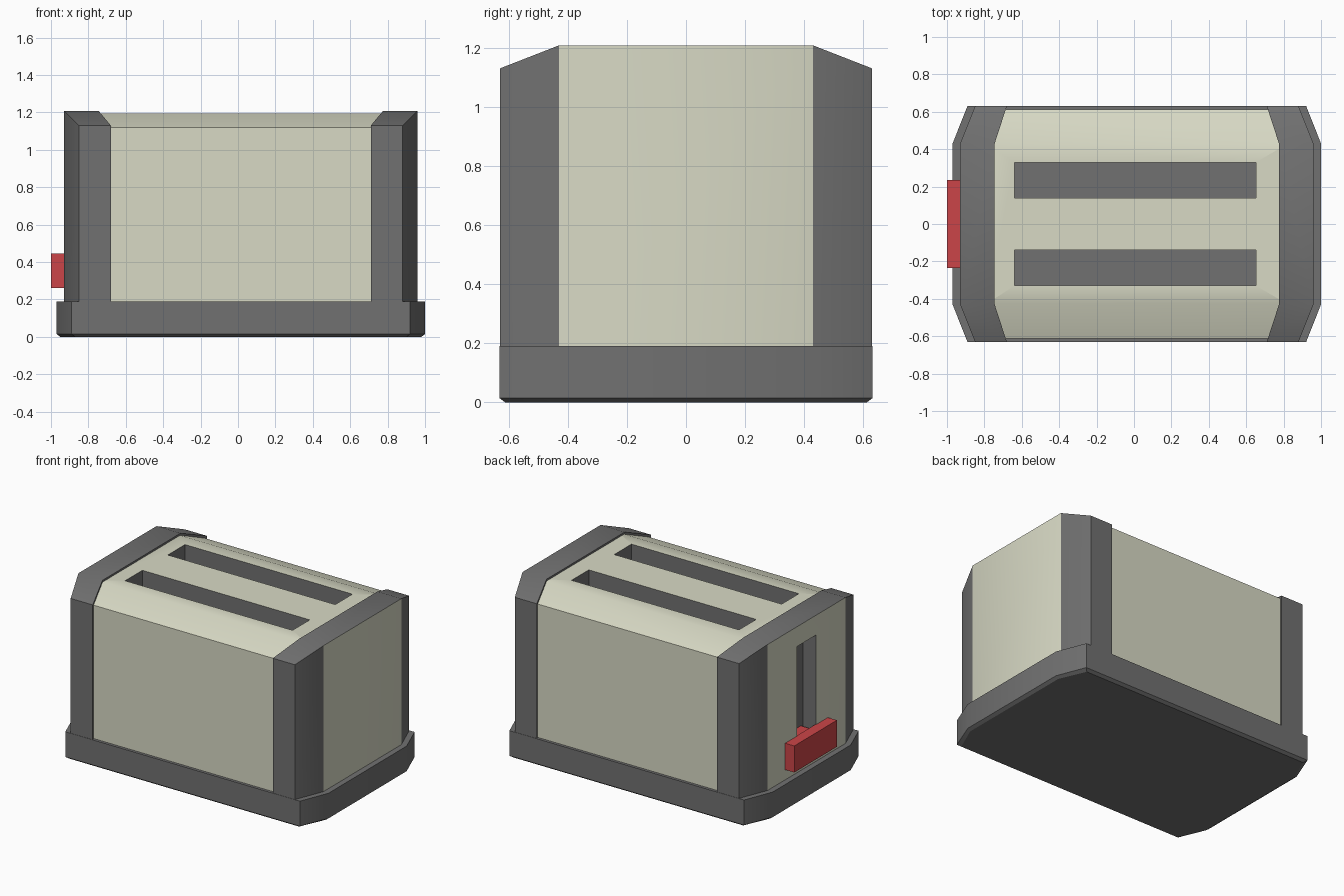
import bpy, bmesh, math

if "Cube" in bpy.data.objects:
    bpy.data.objects.remove(bpy.data.objects["Cube"])

CX = 0.015  # body centre along x (the lever sticks out on the left)


def material(name, rgb):
    m = bpy.data.materials.new(name)
    m.diffuse_color = (*rgb, 1)
    m.use_nodes = True
    m.node_tree.nodes["Principled BSDF"].inputs["Base Color"].default_value = m.diffuse_color
    return m


CREAM = material("cream", (0.69, 0.70, 0.56))
GREY = material("dark grey", (0.165, 0.165, 0.165))
RED = material("red", (0.60, 0.06, 0.065))


def finish(name, bm, mats, smooth=True):
    bmesh.ops.recalc_face_normals(bm, faces=bm.faces)
    me = bpy.data.meshes.new(name)
    bm.to_mesh(me)
    bm.free()
    for m in mats:
        me.materials.append(m)
    ob = bpy.data.objects.new(name, me)
    bpy.context.collection.objects.link(ob)
    if smooth:
        bpy.ops.object.select_all(action='DESELECT')
        ob.select_set(True)
        bpy.context.view_layer.objects.active = ob
        bpy.ops.object.shade_smooth_by_angle(angle=math.radians(30))
    return ob


def loft(bm, rings):
    """Join closed rings of points with side quads; return the vertex rings."""
    vr = [[bm.verts.new(p) for p in r] for r in rings]
    for a, b in zip(vr, vr[1:]):
        for i in range(len(a)):
            j = (i + 1) % len(a)
            bm.faces.new((a[i], a[j], b[j], b[i]))
    return vr


def box(name, x, y, z, mats, index=0):
    bm = bmesh.new()
    r = loft(bm, [[(x[0], y[0], h), (x[1], y[0], h), (x[1], y[1], h), (x[0], y[1], h)] for h in z])
    bm.faces.new(r[0])
    bm.faces.new(r[1])
    for f in bm.faces:
        f.material_index = index
    return finish(name, bm, mats, False)


def cut(ob, cutter):
    mod = ob.modifiers.new("cut", 'BOOLEAN')
    mod.operation = 'DIFFERENCE'
    mod.solver = 'EXACT'
    mod.object = cutter
    bpy.context.view_layer.objects.active = ob
    bpy.ops.object.modifier_apply(modifier=mod.name)
    bpy.data.objects.remove(cutter)


# base plate with clipped corners and a small bevel underneath
def base_ring(d, z):
    a, b, c, e = 0.985 - d, 0.43, 0.905 - d, 0.632 - d
    return [(CX + x, y, z) for x, y in
            [(a, -b), (a, b), (c, e), (-c, e), (-a, b), (-a, -b), (-c, -e), (c, -e)]]


bm = bmesh.new()
rings = loft(bm, [base_ring(0.02, 0), base_ring(0, 0.015), base_ring(0, 0.19)])
bm.faces.new(rings[0])
bm.faces.new(rings[-1])
finish("base", bm, [GREY])

# middle shell, running into both end caps
bm = bmesh.new()
section = [(-0.612, 0.17), (0.612, 0.17), (0.612, 1.12), (0.425, 1.195), (-0.425, 1.195), (-0.612, 1.12)]
rings = loft(bm, [[(CX + s * 0.80, y, z) for y, z in section] for s in (-1, 1)])
bm.faces.new(rings[0])
bm.faces.new(rings[1])
shell = finish("body_shell", bm, [CREAM, GREY])

# bread slots
for s in (-1, 1):
    ys = sorted((s * 0.14, s * 0.33))
    cut(shell, box("slot_cutter", (-0.64, 0.652), ys, (0.65, 1.4), [CREAM, GREY], 1))

# dark end caps with a cream outer panel
PLAN = [(0.945, -0.43), (0.945, 0.43), (0.865, 0.63), (0.695, 0.63),
        (0.76, 0.43), (0.76, -0.43), (0.695, -0.63), (0.865, -0.63)]
for side, name in ((-1, "left_end_cap"), (1, "right_end_cap")):
    bm = bmesh.new()
    low = [(CX + side * x, y, 0.18) for x, y in PLAN]
    high = [(x, y, 1.13 if abs(y) > 0.5 else 1.208) for x, y, _ in low]
    a, t = loft(bm, [low, high])
    bm.faces.new(a)
    for q in ((0, 1, 4, 5), (1, 2, 3, 4), (0, 5, 6, 7)):
        bm.faces.new([t[i] for i in q])
    bmesh.ops.recalc_face_normals(bm, faces=bm.faces)
    for f in bm.faces:
        f.material_index = 0 if f.normal.x * side > 0.99 else 1
    cap = finish(name, bm, [CREAM, GREY])
    if side < 0:  # groove for the lever
        cut(cap, box("groove_cutter", (-1.1, -0.83), (-0.105, 0.105), (0.29, 1.07), [CREAM, GREY], 1))

# push lever and its stem in the groove
box("lever", (-1.0, -0.925), (-0.235, 0.235), (0.26, 0.445), [RED])
box("lever_stem", (-0.93, -0.82), (-0.08, 0.08), (0.31, 0.42), [RED])
